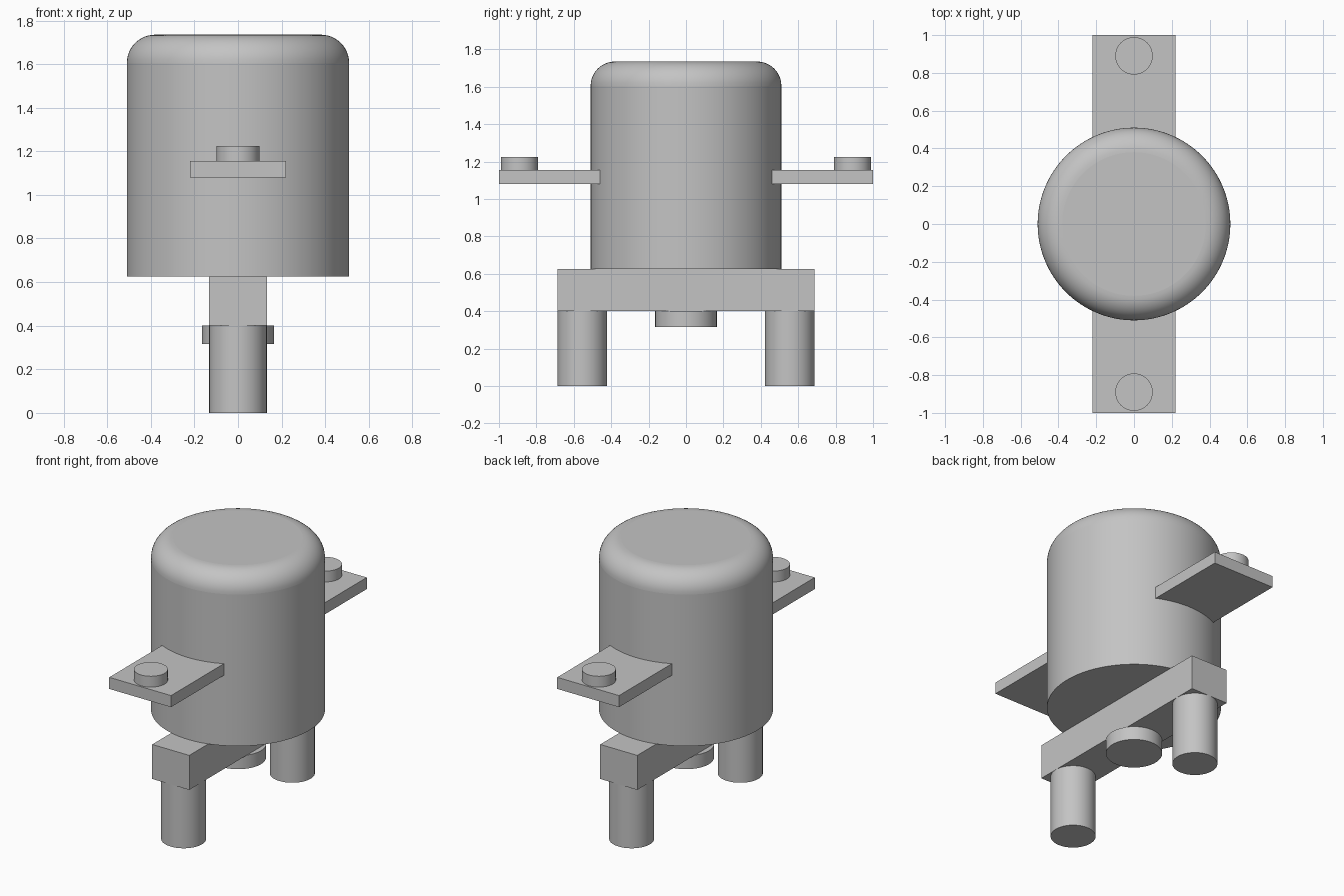
import bpy, math

if "Cube" in bpy.data.objects:
    bpy.data.objects.remove(bpy.data.objects["Cube"], do_unlink=True)

grey = bpy.data.materials.new("plain grey")
grey.use_nodes = True
colour = (0.55, 0.55, 0.55, 1)
grey.diffuse_color = colour
grey.node_tree.nodes["Principled BSDF"].inputs["Base Color"].default_value = colour


def finish(name):
    ob = bpy.context.object
    ob.name = name
    ob.data.materials.append(grey)
    return ob


def box(name, width, y0, y1, z0, z1):
    bpy.ops.mesh.primitive_cube_add(size=1, location=(0, (y0 + y1) / 2, (z0 + z1) / 2))
    bpy.context.object.scale = (width, y1 - y0, z1 - z0)
    bpy.ops.object.transform_apply(location=False, rotation=False, scale=True)
    return finish(name)


def cylinder(name, radius, y, z0, z1, sides=64):
    bpy.ops.mesh.primitive_cylinder_add(vertices=sides, radius=radius, depth=z1 - z0,
                                        location=(0, y, (z0 + z1) / 2))
    ob = finish(name)
    bpy.ops.object.shade_smooth_by_angle(angle=math.radians(30))
    return ob


# Round can, with its top rim rounded over
BODY_RADIUS, BODY_BASE, BODY_TOP, FILLET = 0.51, 0.625, 1.735, 0.13
body = cylinder("can_body", BODY_RADIUS, 0, BODY_BASE, BODY_TOP, 128)
weights = body.data.attributes.new("bevel_weight_edge", 'FLOAT', 'EDGE')
for edge in body.data.edges:
    if all(body.data.vertices[i].co.z > 0 for i in edge.vertices):
        weights.data[edge.index].value = 1
bevel = body.modifiers.new("rounded_rim", 'BEVEL')
bevel.limit_method = 'WEIGHT'
bevel.width = FILLET
bevel.segments = 12
bpy.ops.object.modifier_apply(modifier=bevel.name)
bpy.ops.object.shade_smooth_by_angle(angle=math.radians(30))

# Base bar under the can, with the round boss below it
box("base_bar", 0.265, -0.687, 0.687, 0.402, BODY_BASE)
cylinder("centre_boss", 0.165, 0, 0.315, 0.402)

# Front and back legs, side tabs and studs
for side, s in (("front", -1), ("back", 1)):
    cylinder(side + "_leg", 0.132, s * 0.555, 0, 0.402)
    y0, y1 = sorted((s * 0.45, s * 1.0))
    box(side + "_tab", 0.442, y0, y1, 1.08, 1.155)
    cylinder(side + "_stud", 0.099, s * 0.89, 1.155, 1.225)
